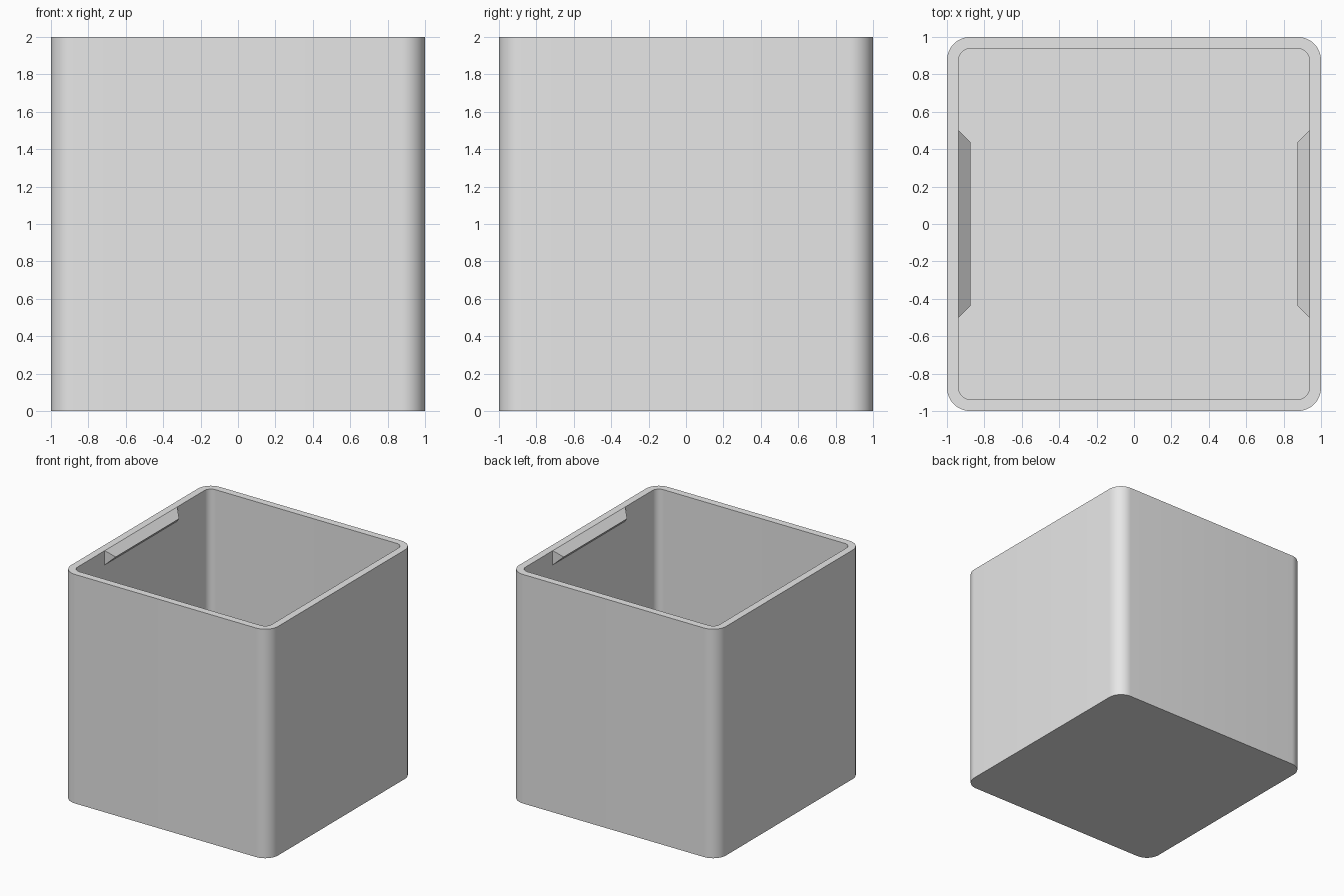
import bpy
import bmesh
from math import cos, sin, pi

default_cube = bpy.data.objects.get("Cube")
if default_cube:
    bpy.data.objects.remove(default_cube, do_unlink=True)

WALL = 1 / 16      # wall and floor thickness
RADIUS = 1 / 8     # outer corner radius
STEPS = 12         # segments per rounded corner

grey = bpy.data.materials.new("light grey")
grey.use_nodes = True
grey.diffuse_color = (0.8, 0.8, 0.8, 1)
grey.node_tree.nodes["Principled BSDF"].inputs["Base Color"].default_value = (0.8, 0.8, 0.8, 1)


def add_object(name, bm):
    bmesh.ops.recalc_face_normals(bm, faces=bm.faces)
    mesh = bpy.data.meshes.new(name)
    bm.to_mesh(mesh)
    bm.free()
    mesh.materials.append(grey)
    obj = bpy.data.objects.new(name, mesh)
    bpy.context.collection.objects.link(obj)
    return obj


def rounded_ring(bm, half, radius, z):
    """Ring of vertices around a rounded square."""
    ring = []
    centre = half - radius
    for corner, (sx, sy) in enumerate([(1, 1), (-1, 1), (-1, -1), (1, -1)]):
        for i in range(STEPS + 1):
            a = (corner + i / STEPS) * pi / 2
            ring.append(bm.verts.new((sx * centre + radius * cos(a),
                                      sy * centre + radius * sin(a), z)))
    return ring


def bridge(bm, a, b):
    for i in range(len(a)):
        j = (i + 1) % len(a)
        bm.faces.new((a[i], a[j], b[j], b[i]))


# Open box: outer wall, rim, inner wall, floor
bm = bmesh.new()
inner = 1 - WALL
rings = [rounded_ring(bm, 1, RADIUS, 0),
         rounded_ring(bm, 1, RADIUS, 2),
         rounded_ring(bm, inner, RADIUS - WALL, 2),
         rounded_ring(bm, inner, RADIUS - WALL, WALL)]
for lower, upper in zip(rings, rings[1:]):
    bridge(bm, lower, upper)
bm.faces.new(rings[0])
bm.faces.new(rings[-1])
box = add_object("open_box", bm)
bpy.context.view_layer.objects.active = box
box.select_set(True)
bpy.ops.object.shade_smooth_by_angle()
box.select_set(False)

# Snap ridges: tapered wedges just under the rim on the two side walls
for side, name in ((1, "left_snap_ridge"), (-1, "right_snap_ridge")):
    bm = bmesh.new()
    x_wall, x_tip = side * inner, side * (inner - WALL)
    ends = []
    for s in (-1, 1):
        ends.append([bm.verts.new((x_wall, s * 0.5, 2)),
                     bm.verts.new((x_wall, s * 0.5, 2 - 2 * WALL)),
                     bm.verts.new((x_tip, s * (0.5 - WALL), 2 - WALL))])
        bm.faces.new(ends[-1])
    bridge(bm, *ends)
    add_object(name, bm)
